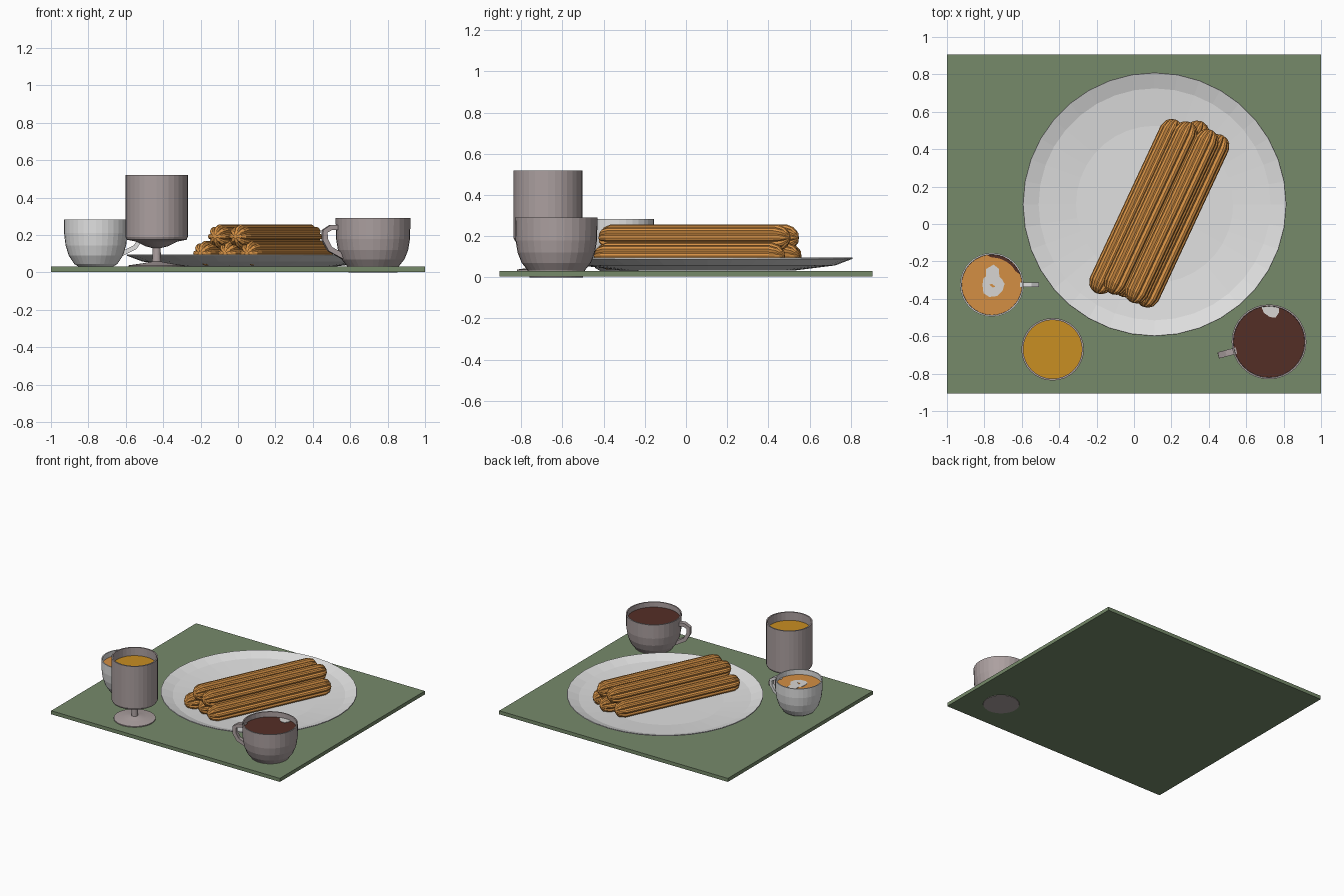
import bpy, bmesh, math
from mathutils import Vector, Matrix

if "Cube" in bpy.data.objects:
    bpy.data.objects.remove(bpy.data.objects["Cube"])

def material(name, r, g, b):
    m = bpy.data.materials.new(name)
    lin = [((c / 255 + 0.055) / 1.055) ** 2.4 for c in (r, g, b)]
    m.diffuse_color = (*lin, 1)
    m.use_nodes = True
    m.node_tree.nodes["Principled BSDF"].inputs["Base Color"].default_value = m.diffuse_color
    return m

GREEN = material("mat green", 118, 138, 106)
WHITE = material("porcelain white", 224, 224, 224)
GLASS = material("mauve glass", 172, 160, 160)
DOUGH = material("fried dough", 216, 147, 70)
LATTE = material("latte foam", 212, 143, 68)
JUICE = material("orange juice", 200, 142, 34)
CHOC = material("hot chocolate", 84, 46, 38)
CREAM = material("cream", 215, 213, 210)

def finish(name, bm, mat, loc=(0, 0, 0), rot=0):
    bmesh.ops.recalc_face_normals(bm, faces=bm.faces)
    me = bpy.data.meshes.new(name)
    bm.to_mesh(me)
    bm.free()
    me.materials.append(mat)
    ob = bpy.data.objects.new(name, me)
    bpy.context.collection.objects.link(ob)
    ob.location = loc
    ob.rotation_euler.z = rot
    return ob

def skin(bm, rings, cap=True):
    """Bridge equal-length vertex rings, closing both ends."""
    rings = [[bm.verts.new(p) for p in r] for r in rings]
    n = len(rings[0])
    for a, b in zip(rings, rings[1:]):
        for i in range(n):
            j = (i + 1) % n
            bm.faces.new((a[i], a[j], b[j], b[i]))
    if cap:
        bm.faces.new(rings[0])
        bm.faces.new(rings[-1])

def lathe(name, profile, mat, loc, n=32):
    bm = bmesh.new()
    skin(bm, [[(r * math.cos(2 * math.pi * i / n), r * math.sin(2 * math.pi * i / n), z)
               for i in range(n)] for r, z in profile])
    return finish(name, bm, mat, loc)

def plate_shape(name, points, mat, loc, thick=0.004):
    """Thin flat decoration lying on a liquid."""
    bm = bmesh.new()
    skin(bm, [[(x, y, z) for x, y in points] for z in (0, thick)])
    return finish(name, bm, mat, loc)

def handle(name, path, width, thick, mat, loc, rot):
    """Square strap swept along an (r, z) path."""
    bm = bmesh.new()
    rings = []
    pts = [Vector(p) for p in path]
    for i, p in enumerate(pts):
        t = (pts[min(i + 1, len(pts) - 1)] - pts[max(i - 1, 0)]).normalized()
        nrm = Vector((-t.y, t.x)) * thick / 2
        a, b, w = p + nrm, p - nrm, width / 2
        rings.append([(a.x, -w, a.y), (a.x, w, a.y), (b.x, w, b.y), (b.x, -w, b.y)])
    skin(bm, rings)
    return finish(name, bm, mat, loc, rot)

# place mat
bm = bmesh.new()
bmesh.ops.create_cube(bm, size=1, matrix=Matrix.Diagonal((2, 1.81, 0.028, 1)))
finish("place_mat", bm, GREEN, (0, 0, 0.017))

# serving plate
lathe("plate", [(0.02, 0.033), (0.42, 0.033), (0.62, 0.058), (0.705, 0.09), (0.703, 0.096),
                (0.62, 0.068), (0.42, 0.047), (0.02, 0.044)], WHITE, (0.11, 0.105, 0), 36)

# churros: ridged bars with rounded ends, (sideways, start, end, height)
def churro(name, side, start, end, z, R=0.065, n=32):
    bm = bmesh.new()
    caps = [(0, 0.12), (0.008, 0.5), (0.025, 0.8), (0.06, 1)]
    stations = [(start + d, s) for d, s in caps] + [(end - d, s) for d, s in reversed(caps)]
    rings = []
    for x, s in stations:
        ring = []
        for i in range(n):
            a = 2 * math.pi * i / n
            r = R * s * (0.76 + 0.24 * abs(math.cos(4 * a)) ** 0.7)
            ring.append((x, r * math.cos(a), r * math.sin(a)))
        rings.append(ring)
    skin(bm, rings)
    ang = math.radians(65)
    finish(name, bm, DOUGH, (side * math.sin(ang), -side * math.cos(ang), z), ang)

for i, (side, s, e, z) in enumerate([(-0.028, -0.42, 0.60, 0.103), (0.100, -0.38, 0.65, 0.103),
                                     (0.228, -0.38, 0.63, 0.103), (0.045, -0.39, 0.62, 0.192),
                                     (0.165, -0.385, 0.63, 0.192)]):
    churro(f"churro_{i + 1}", side, s, e, z)

# latte cup
L = (-0.76, -0.325, 0)
lathe("latte_cup", [(0.09, 0.03), (0.115, 0.045), (0.145, 0.09), (0.162, 0.145), (0.17, 0.21),
                    (0.17, 0.283), (0.162, 0.283), (0.160, 0.2), (0.13, 0.1)], WHITE, L)
lathe("latte_surface", [(0.155, 0.225), (0.163, 0.243)], LATTE, L)
handle("latte_handle", [(0.15, 0.235), (0.21, 0.235), (0.24, 0.215), (0.237, 0.175),
                        (0.21, 0.135), (0.14, 0.10)], 0.025, 0.024, WHITE, L, 0)
# latte art: leaf with a small coffee-coloured heart
plate_shape("latte_art", [(-0.045, -0.045), (-0.015, -0.065), (0.03, -0.06), (0.058, -0.03),
                          (0.068, 0.005), (0.055, 0.03), (0.04, 0.045), (0.038, 0.085),
                          (0.01, 0.108), (-0.03, 0.085), (-0.03, 0.045), (-0.045, 0.035),
                          (-0.05, 0.0)], CREAM, (L[0], L[1], 0.242))
plate_shape("latte_art_gap", [(-0.014, 0.0), (0.005, -0.014), (0.02, -0.01), (0.0, 0.005)],
            LATTE, (L[0], L[1], 0.244))
arc = [math.radians(a) for a in range(20, 101, 10)]
plate_shape("latte_dark_edge", [(0.161 * math.cos(a), 0.161 * math.sin(a)) for a in arc]
            + [(0.146 * math.cos(a), 0.146 * math.sin(a)) for a in reversed(arc[1:-1])],
            CHOC, (L[0], L[1], 0.242))

# chocolate cup
C = (0.722, -0.63, 0)
lathe("chocolate_cup", [(0.13, 0.0), (0.14, 0.035), (0.168, 0.07), (0.188, 0.12), (0.198, 0.18),
                        (0.2, 0.29), (0.191, 0.29), (0.188, 0.18), (0.16, 0.09)], GLASS, C)
lathe("chocolate_surface", [(0.185, 0.23), (0.193, 0.25)], CHOC, C)
handle("chocolate_handle", [(0.18, 0.24), (0.235, 0.24), (0.268, 0.22), (0.268, 0.175),
                            (0.24, 0.125), (0.165, 0.085)], 0.034, 0.028, GLASS, C,
       math.radians(195))
# cream spot on the chocolate
plate_shape("cream_spot", [(-0.04, 0.185), (-0.028, 0.155), (0.005, 0.132), (0.035, 0.13),
                           (0.052, 0.155), (0.052, 0.182), (0.01, 0.19)],
            CREAM, (C[0], C[1], 0.249))

# juice goblet
J = (-0.435, -0.67, 0)
lathe("juice_glass", [(0.15, 0.03), (0.15, 0.038), (0.08, 0.048), (0.024, 0.058), (0.021, 0.13),
                      (0.06, 0.14), (0.11, 0.165), (0.16, 0.175), (0.167, 0.19), (0.167, 0.52),
                      (0.157, 0.52), (0.157, 0.2), (0.05, 0.18)], GLASS, J)
lathe("juice_surface", [(0.15, 0.43), (0.159, 0.455)], JUICE, J)
